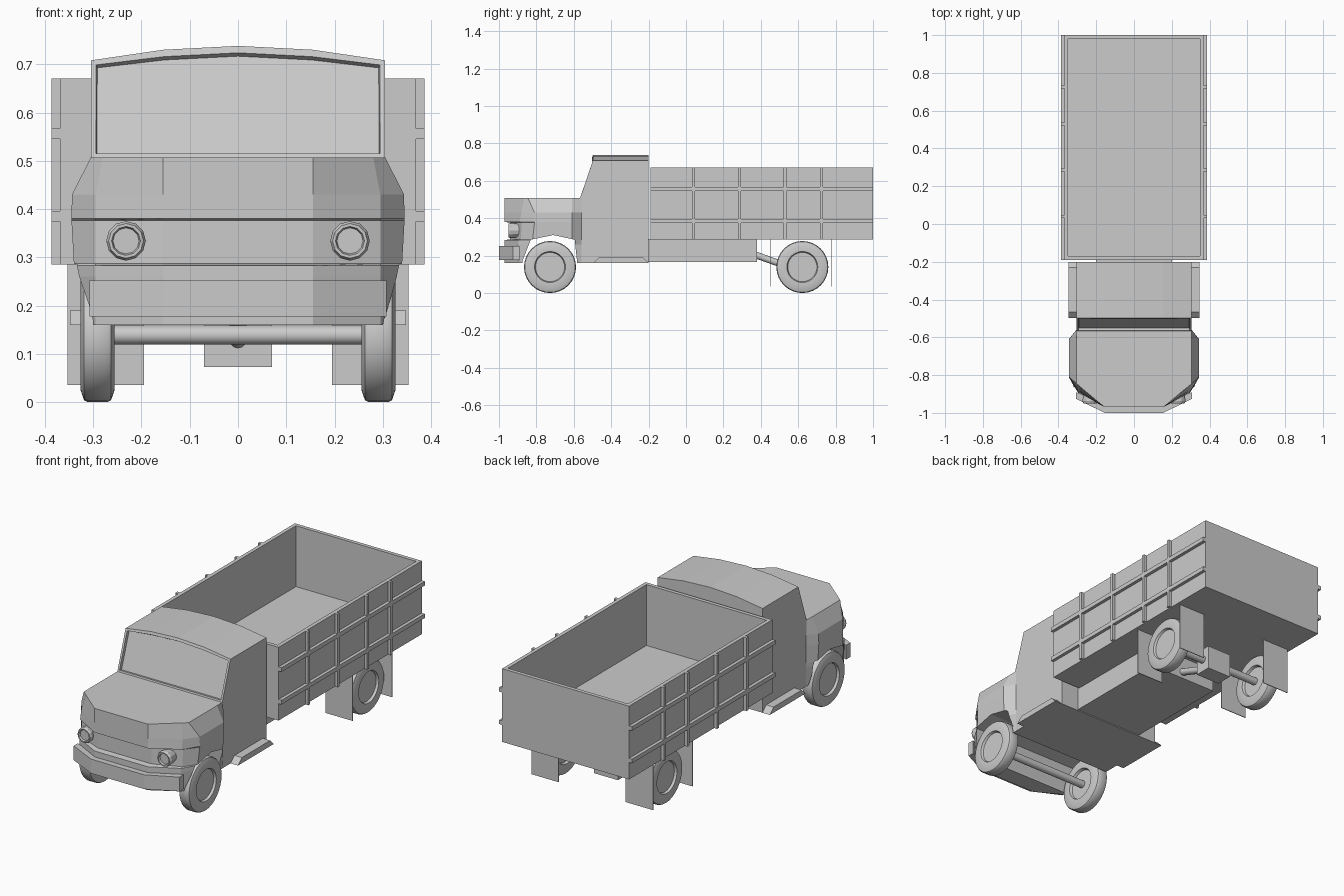
import bpy, bmesh, math
from mathutils import Vector, Matrix

if "Cube" in bpy.data.objects:
    bpy.data.objects.remove(bpy.data.objects["Cube"])


def finish(name, bm, smooth=None):
    bmesh.ops.remove_doubles(bm, verts=bm.verts, dist=1e-5)
    bmesh.ops.recalc_face_normals(bm, faces=bm.faces)
    me = bpy.data.meshes.new(name)
    bm.to_mesh(me)
    bm.free()
    ob = bpy.data.objects.new(name, me)
    bpy.context.collection.objects.link(ob)
    if smooth:
        bpy.ops.object.select_all(action='DESELECT')
        ob.select_set(True)
        bpy.context.view_layer.objects.active = ob
        bpy.ops.object.shade_smooth_by_angle(angle=math.radians(smooth))
    return ob


def loft(name, rings, smooth=None):
    """Join closed rings of points and cap both ends."""
    bm = bmesh.new()
    rows = [[bm.verts.new(p) for p in r] for r in rings]
    n = len(rows[0])
    for a, b in zip(rows, rows[1:]):
        for i in range(n):
            bm.faces.new((a[i], a[(i + 1) % n], b[(i + 1) % n], b[i]))
    bm.faces.new(rows[0])
    bm.faces.new(rows[-1])
    return finish(name, bm, smooth)


def box(name, x0, x1, y0, y1, z0, z1):
    c = [(x0, y0), (x1, y0), (x1, y1), (x0, y1)]
    return loft(name, [[(x, y, z) for x, y in c] for z in (z0, z1)])


def lathe(name, profile, center, axis='X', steps=32, smooth=35):
    """Spin (offset, radius) points round an axis through center."""
    bm = bmesh.new()
    vs = [bm.verts.new((a, 0, r)) for a, r in profile]
    es = [bm.edges.new(p) for p in zip(vs, vs[1:])]
    bmesh.ops.spin(bm, geom=vs + es, cent=(0, 0, 0), axis=(1, 0, 0),
                   angle=2 * math.pi, steps=steps)
    if axis == '-Y':
        bm.transform(Matrix.Rotation(-math.pi / 2, 4, 'Z'))
    bm.transform(Matrix.Translation(center))
    return finish(name, bm, smooth)


def rod(name, a, b, r, steps=16):
    a, b = Vector(a), Vector(b)
    bm = bmesh.new()
    bmesh.ops.create_cone(bm, cap_ends=True, segments=steps, radius1=r, radius2=r,
                          depth=(b - a).length)
    bm.transform(Matrix.Translation((a + b) / 2) @
                 (b - a).to_track_quat('Z', 'Y').to_matrix().to_4x4())
    return finish(name, bm, 35)


# cargo bed: open box
bm = bmesh.new()
bmesh.ops.create_cube(bm, size=1)
bm.transform(Matrix.Translation((0, 0.405, 0.4775)) @ Matrix.Diagonal((0.738, 1.19, 0.385, 1)))
top = [f for f in bm.faces if f.normal.z > 0.9]
bmesh.ops.inset_region(bm, faces=top, thickness=0.028)
ext = bmesh.ops.extrude_discrete_faces(bm, faces=top)
bmesh.ops.translate(bm, verts=ext['faces'][0].verts, vec=(0, 0, -0.32))
finish("cargo_bed", bm)

# ribs on the bed sides
for s in (-1, 1):
    x0, x1 = sorted((s * 0.36, s * 0.386))
    for y in (0.04, 0.285, 0.53, 0.725):
        box("bed_post", x0, x1, y - 0.008, y + 0.008, 0.285, 0.67)
    for z in (0.385, 0.556):
        box("bed_rail", x0, x1, -0.19, 1.0, z - 0.011, z + 0.011)

# cab: arched section, raked front with recessed windshield
sec = [(0.305, 0.16), (0.305, 0.505), (0.305, 0.708), (0.155, 0.73), (0, 0.738)]
sec += [(-x, z) for x, z in reversed(sec[:-1])]
bm = bmesh.new()
back = [bm.verts.new((x, -0.2, z)) for x, z in sec]
front = [bm.verts.new((x, -0.498 if z > 0.7 else -0.567, z)) for x, z in sec]
n = len(sec)
for i in range(n):
    j = (i + 1) % n
    bm.faces.new((back[i], back[j], front[j], front[i]))
bm.faces.new(back)
bm.faces.new((front[0], front[1], front[-2], front[-1]))
glass = bm.faces.new(front[1:-1])
bmesh.ops.recalc_face_normals(bm, faces=bm.faces)
bmesh.ops.inset_region(bm, faces=[glass], thickness=0.015)
bmesh.ops.inset_region(bm, faces=[glass], thickness=0.003, depth=-0.014)
finish("cab", bm)


# hood and fenders: stacked plan outlines, pushed back for the grille slot
def outline(z, xs, yc, ys, push=0.0, xc=0.295):
    half = [(0.155, -0.97 + push), (xc, yc + push * 0.4), (xs, ys), (xs, -0.61), (0.305, -0.56)]
    return [(x, y, z) for x, y in half] + [(-x, y, z) for x, y in reversed(half)]


hood = loft("hood", [
    outline(0.16, 0.306, -0.89, -0.86),
    outline(0.26, 0.335, -0.895, -0.83),
    outline(0.283, 0.34, -0.895, -0.82),
    outline(0.287, 0.34, -0.895, -0.82, 0.03),
    outline(0.376, 0.345, -0.89, -0.81, 0.03),
    outline(0.38, 0.345, -0.89, -0.81),
    outline(0.43, 0.344, -0.88, -0.81),
    outline(0.507, 0.305, -0.866, -0.845, 0, 0.28)])

# wheel arch cut through the fenders
arch = [(-0.875, 0.1), (-0.875, 0.17), (-0.83, 0.285), (-0.71, 0.31), (-0.595, 0.285), (-0.575, 0.1)]
cutter = loft("arch_cutter", [[(x, y, z) for y, z in arch] for x in (-0.5, 0.5)])
cutter.hide_render = True
mod = hood.modifiers.new("arch", 'BOOLEAN')
mod.object = cutter
mod.operation = 'DIFFERENCE'
mod.solver = 'EXACT'
bpy.ops.object.select_all(action='DESELECT')
hood.select_set(True)
bpy.context.view_layer.objects.active = hood
bpy.ops.object.modifier_apply(modifier="arch")
bpy.data.objects.remove(cutter)

# bumper
plan = [(0.155, -1.0), (0.308, -0.925), (0.308, -0.89), (0.155, -0.95)]
ring = [(-x, y) for x, y in plan[1::-1]] + plan + [(-x, y) for x, y in plan[:1:-1]]
loft("bumper", [[(x, y, z) for x, y in ring] for z in (0.177, 0.252)])

for s in (-1, 1):
    # headlights
    lathe("headlight", [(-0.06, 0.034), (0, 0.041), (0.012, 0.036), (0.012, 0.03),
                        (0.002, 0.027), (0.002, 0)], (s * 0.232, -0.938, 0.334), '-Y', 12, 20)
    # steps below the doors
    side = [(-0.497, 0.16), (-0.2, 0.16), (-0.23, 0.19), (-0.465, 0.19)]
    loft("step", [[(s * x, y, z) for y, z in side] for x in (0.29, 0.348)])
    # wheels, recessed on both faces
    tyre = [(0.022, 0), (0.022, 0.078), (0.034, 0.083), (0.035, 0.115), (0.028, 0.135), (0.02, 0.139),
            (-0.02, 0.139), (-0.028, 0.135), (-0.035, 0.115), (-0.034, 0.083), (-0.02, 0.078), (-0.02, 0)]
    for y in (-0.727, 0.622):
        lathe("wheel", [(s * a, r) for a, r in tyre], (s * 0.291, y, 0.139))
    # mud flaps
    for y in (0.45, 0.777):
        x0, x1 = sorted((s * 0.195, s * 0.353))
        box("mud_flap", x0, x1, y - 0.002, y + 0.002, 0.035, 0.29)

# underside: axles, chassis box, drive shaft and differential
for y in (-0.727, 0.622):
    rod("axle", (-0.28, y, 0.139), (0.28, y, 0.139), 0.02)
box("chassis_box", -0.2, 0.2, -0.2, 0.38, 0.165, 0.29)
rod("drive_shaft", (0, 0.34, 0.215), (0, 0.62, 0.115), 0.018)
box("differential", -0.07, 0.07, 0.575, 0.665, 0.073, 0.2)
